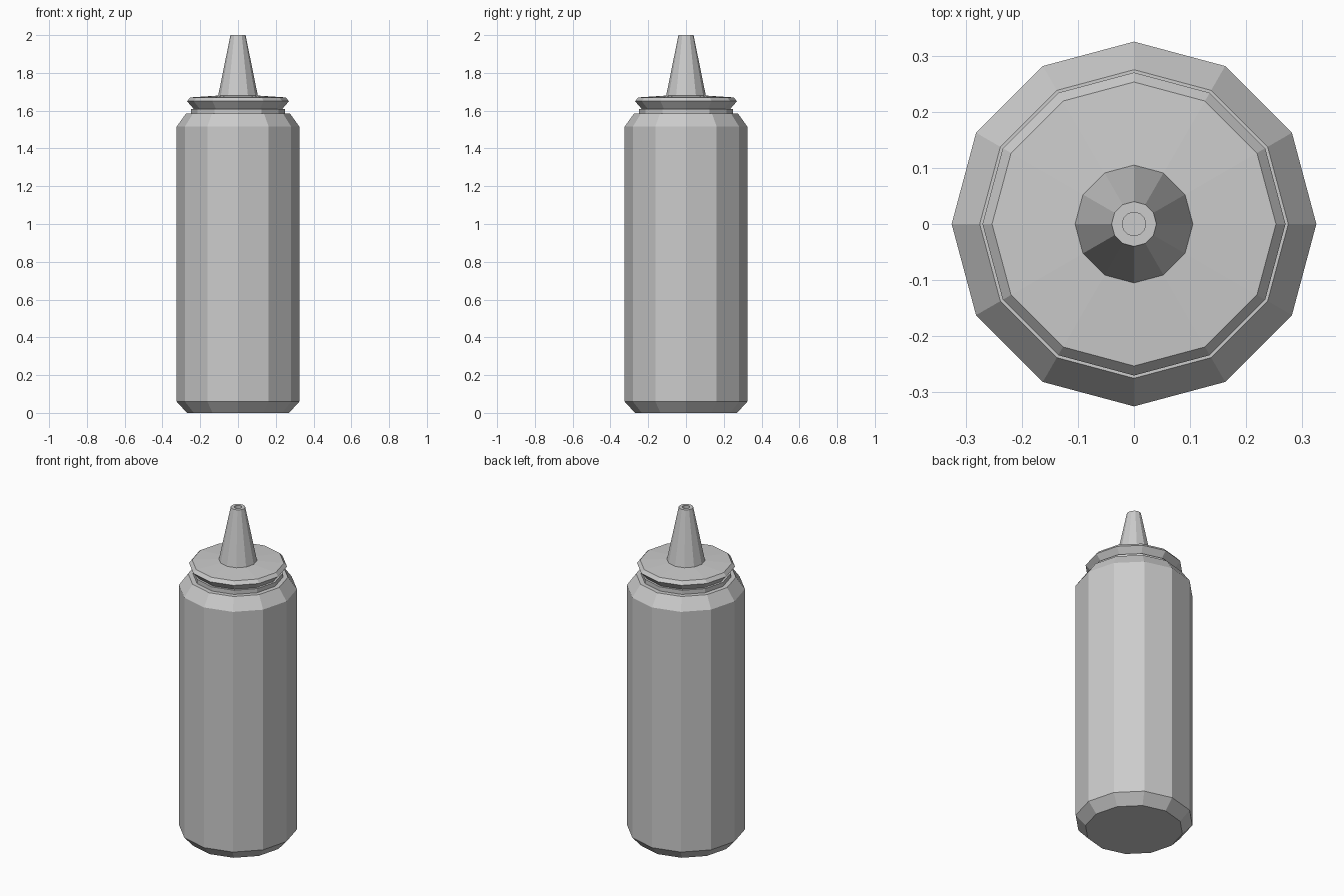
import bpy, bmesh
from math import cos, sin, tau

if "Cube" in bpy.data.objects:
    bpy.data.objects.remove(bpy.data.objects["Cube"])

SIDES = 12


def lathe(name, profile):
    """Spin a (radius, z) profile around z with flat faces, capping both ends."""
    bm = bmesh.new()
    rings = [[bm.verts.new((r * cos(tau * i / SIDES), r * sin(tau * i / SIDES), z))
              for i in range(SIDES)] for r, z in profile]
    for low, high in zip(rings, rings[1:]):
        for i in range(SIDES):
            j = (i + 1) % SIDES
            bm.faces.new((low[i], low[j], high[j], high[i]))
    bm.faces.new(rings[0][::-1])
    bm.faces.new(rings[-1])
    mesh = bpy.data.meshes.new(name)
    bm.to_mesh(mesh)
    bm.free()
    obj = bpy.data.objects.new(name, mesh)
    bpy.context.collection.objects.link(obj)
    return obj


# Bottle body with chamfered base, sloped shoulder and short neck
lathe("bottle_body", [(0.27, 0), (0.325, 0.06), (0.325, 1.515), (0.275, 1.585),
                      (0.248, 1.585), (0.248, 1.61)])

# Flared cap running into the tapered spout, with a small recessed opening
lathe("cap_and_spout", [(0.235, 1.61), (0.27, 1.65), (0.253, 1.67), (0.105, 1.68),
                        (0.04, 2.0), (0.021, 2.0), (0.021, 1.98)])
